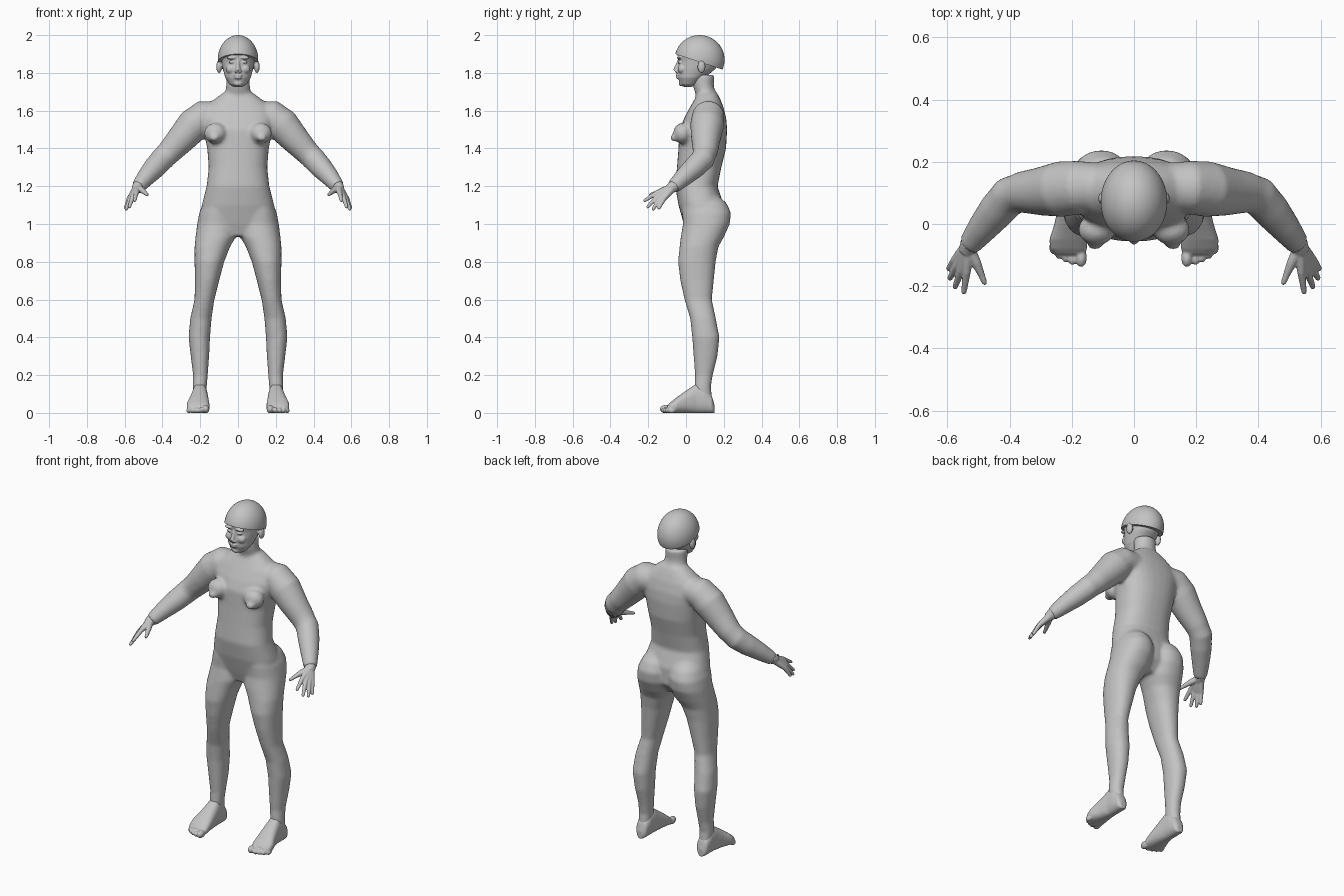
import bpy, bmesh, math
from mathutils import Vector, Matrix

if "Cube" in bpy.data.objects:
    bpy.data.objects.remove(bpy.data.objects["Cube"])

grey = bpy.data.materials.new("plain grey")
grey.diffuse_color = (0.55, 0.55, 0.55, 1)
grey.use_nodes = True
grey.node_tree.nodes["Principled BSDF"].inputs["Base Color"].default_value = grey.diffuse_color


def skin(bm, rings):
    """Closed tube through a list of point rings."""
    rows = [[bm.verts.new(p) for p in r] for r in rings]
    n = len(rows[0])
    faces = [bm.faces.new(rows[0]), bm.faces.new(rows[-1][::-1])]
    for a, b in zip(rows, rows[1:]):
        for i in range(n):
            j = (i + 1) % n
            faces.append(bm.faces.new((a[i], a[j], b[j], b[i])))
    bmesh.ops.recalc_face_normals(bm, faces=faces)


def loft(bm, axis, rows, power=2.4, n=32):
    """Rows are (position, a0, a1, b0, b1): rounded boxes stacked along an axis."""
    rings = []
    for t, a0, a1, b0, b1 in rows:
        ring = []
        for k in range(n):
            c, s = math.cos(2 * math.pi * k / n), math.sin(2 * math.pi * k / n)
            a = (a0 + a1) / 2 + (a1 - a0) / 2 * math.copysign(abs(c) ** (2 / power), c)
            b = (b0 + b1) / 2 + (b1 - b0) / 2 * math.copysign(abs(s) ** (2 / power), s)
            ring.append((a, b, t) if axis == 'z' else (a, t, b))
        rings.append(ring)
    skin(bm, rings)


def tube(bm, pts, n=20):
    """Round limb through (x, y, z, radius) points."""
    rings = []
    for i, p in enumerate(pts):
        d = Vector(pts[min(i + 1, len(pts) - 1)][:3]) - Vector(pts[max(i - 1, 0)][:3])
        q = d.to_track_quat('Z', 'Y')
        rings.append([Vector(p[:3]) + q @ Vector((p[3] * math.cos(2 * math.pi * k / n),
                      p[3] * math.sin(2 * math.pi * k / n), 0)) for k in range(n)])
    skin(bm, rings)


def ball(bm, centre, radii):
    m = Matrix.Translation(centre) @ Matrix.Diagonal((*radii, 1))
    bmesh.ops.create_uvsphere(bm, u_segments=24, v_segments=16, radius=1, matrix=m)


def mirror(bm):
    """Copy everything so far to the other side."""
    new = bmesh.ops.duplicate(bm, geom=bm.verts[:] + bm.edges[:] + bm.faces[:])['geom']
    bmesh.ops.scale(bm, vec=(-1, 1, 1), verts=[v for v in new if isinstance(v, bmesh.types.BMVert)])
    bmesh.ops.reverse_faces(bm, faces=[f for f in new if isinstance(f, bmesh.types.BMFace)])


def finish(name, bm, voxel=0, smooth=4):
    """Make the object, melting overlapping shapes into one skin."""
    mesh = bpy.data.meshes.new(name)
    bm.to_mesh(mesh)
    bm.free()
    mesh.materials.append(grey)
    ob = bpy.data.objects.new(name, mesh)
    bpy.context.collection.objects.link(ob)
    bpy.ops.object.select_all(action='DESELECT')
    ob.select_set(True)
    bpy.context.view_layer.objects.active = ob
    if voxel:
        for p in mesh.polygons:
            p.use_smooth = True
        r = ob.modifiers.new("melt", 'REMESH')
        r.mode = 'VOXEL'
        r.voxel_size = voxel
        r.use_smooth_shade = True
        s = ob.modifiers.new("soften", 'SMOOTH')
        s.factor = 0.5
        s.iterations = smooth
    else:
        bpy.ops.object.shade_smooth_by_angle(angle=math.radians(40))
    return ob


# body: legs, arms and breasts on both sides, then torso and neck
bm = bmesh.new()
loft(bm, 'z', [
    (0.05, .17, .235, .05, .14), (0.14, .165, .24, .045, .132), (0.2, .16, .238, .048, .142),
    (0.3, .153, .25, .04, .167), (0.4, .148, .262, .033, .177), (0.5, .14, .253, .022, .158),
    (0.6, .125, .23, -.008, .137), (0.7, .1, .228, -.03, .147), (0.8, .073, .23, -.042, .157),
    (0.88, .042, .23, -.034, .172), (0.93, .012, .225, -.028, .2), (1.0, .002, .216, -.016, .232),
    (1.06, .004, .205, -.02, .238), (1.11, .015, .185, -.02, .215), (1.16, .03, .15, 0, .16)], power=2.2)
tube(bm, [
    (.09, .12, 1.575, .075), (.18, .118, 1.57, .086), (.235, .112, 1.525, .09), (.3, .105, 1.45, .078),
    (.36, .102, 1.385, .067), (.4, .09, 1.345, .064), (.44, .045, 1.3, .06), (.485, -.01, 1.25, .05),
    (.52, -.055, 1.208, .04), (.53, -.068, 1.197, .037)])
ball(bm, (.12, -.018, 1.48), (.06, .05, .055))
ball(bm, (.125, -.06, 1.457), (.028, .024, .02))
mirror(bm)
loft(bm, 'z', [(z, -w, w, f, b) for z, f, b, w in (
    (0.935, .01, .15, .1), (1.0, -.012, .2, .2), (1.1, -.04, .2, .192), (1.2, -.057, .167, .166),
    (1.3, -.048, .187, .155), (1.4, -.04, .212, .163), (1.5, -.035, .218, .183), (1.56, -.01, .213, .2),
    (1.62, .022, .198, .175), (1.66, .045, .182, .125), (1.695, .062, .165, .078))])
loft(bm, 'z', [(z, -w, w, f, b) for z, f, b, w in (
    (1.62, .06, .175, .085), (1.69, .05, .16, .068), (1.73, .037, .147, .063), (1.79, .03, .15, .062))], power=2)
finish("body", bm, 0.0095, 6)

# feet with five toes each
bm = bmesh.new()
loft(bm, 'y', [(y, a, b, -.002, top) for y, a, b, top in (
    (.15, .185, .22, .045), (.137, .168, .236, .09), (.1, .162, .242, .14), (.055, .16, .244, .155),
    (0, .155, .256, .118), (-.05, .151, .272, .082), (-.08, .151, .27, .058), (-.098, .158, .255, .04))])
for x, y, r in ((.17, -.108, .022), (.198, -.11, .016), (.22, -.103, .015), (.241, -.092, .015), (.26, -.076, .015)):
    ball(bm, (x, y, r - .002), (r * .85, r * 1.4, r))
mirror(bm)
finish("feet", bm, 0.005, 3)

# hands: each finger runs from the wrist through its knuckle, so the palm is the overlap
bm = bmesh.new()
for knuckle, tip in (((.538, -.155, 1.165), (.548, -.225, 1.12)), ((.556, -.15, 1.148), (.577, -.207, 1.085)),
                     ((.57, -.136, 1.137), (.594, -.178, 1.073)), ((.578, -.118, 1.132), (.598, -.147, 1.078))):
    k, t = Vector(knuckle), Vector(tip)
    wrist = Vector((.532, -.068, 1.195)).lerp(k, .08)
    tube(bm, [(*wrist, .022), (*wrist.lerp(k, .6), .017), (*k, .013), (*k.lerp(t, .5), .011),
              (*k.lerp(t, .92), .009), (*t, .005)], 12)
tube(bm, [(.528, -.085, 1.19, .02), (.507, -.125, 1.178, .016), (.49, -.165, 1.163, .011),
          (.481, -.188, 1.155, .009), (.478, -.195, 1.152, .005)], 12)
tube(bm, [(.517, -.05, 1.212, .034), (.53, -.068, 1.197, .031), (.54, -.09, 1.183, .025)])
mirror(bm)
finish("hands", bm, 0.004, 3)

# head: ears, cheeks, lids and brows mirrored, then skull, nose, lips and chin
bm = bmesh.new()
ball(bm, (.1, .082, 1.833), (.015, .021, .034))
ball(bm, (.035, -.02, 1.82), (.03, .024, .025))
ball(bm, (.034, -.034, 1.857), (.016, .011, .007))
ball(bm, (.034, -.035, 1.88), (.028, .014, .008))
ball(bm, (.011, -.05, 1.808), (.009, .01, .007))
mirror(bm)
loft(bm, 'z', [(z, -w, w, f, b) for z, f, b, w in (
    (1.726, -.012, .03, .025), (1.74, -.03, .06, .046), (1.775, -.043, .1, .068), (1.82, -.045, .155, .08),
    (1.86, -.039, .183, .087), (1.9, -.046, .188, .09), (1.94, -.032, .175, .078), (1.965, .0, .14, .05))], power=2.1)
tube(bm, [(0, -.034, 1.87, .009), (0, -.046, 1.84, .01), (0, -.056, 1.814, .013), (0, -.048, 1.803, .009)], 12)
ball(bm, (0, -.043, 1.787), (.023, .011, .006))
ball(bm, (0, -.042, 1.774), (.02, .011, .006))
ball(bm, (0, -.024, 1.745), (.024, .014, .016))
finish("head", bm, 0.0045, 2)

# bowl-shaped hair, trimmed along a slope from brow to nape
bm = bmesh.new()
bmesh.ops.create_uvsphere(bm, u_segments=64, v_segments=40, radius=1,
                          matrix=Matrix.Translation((0, .072, 1.87)) @ Matrix.Diagonal((.107, .132, .13, 1)))
cut = bmesh.ops.bisect_plane(bm, geom=bm.verts[:] + bm.edges[:] + bm.faces[:], plane_co=(0, .07, 1.858),
                             plane_no=(0, .33, 1), clear_inner=True)
bmesh.ops.holes_fill(bm, edges=[e for e in bm.edges if e.is_boundary], sides=0)
finish("hair", bm)
